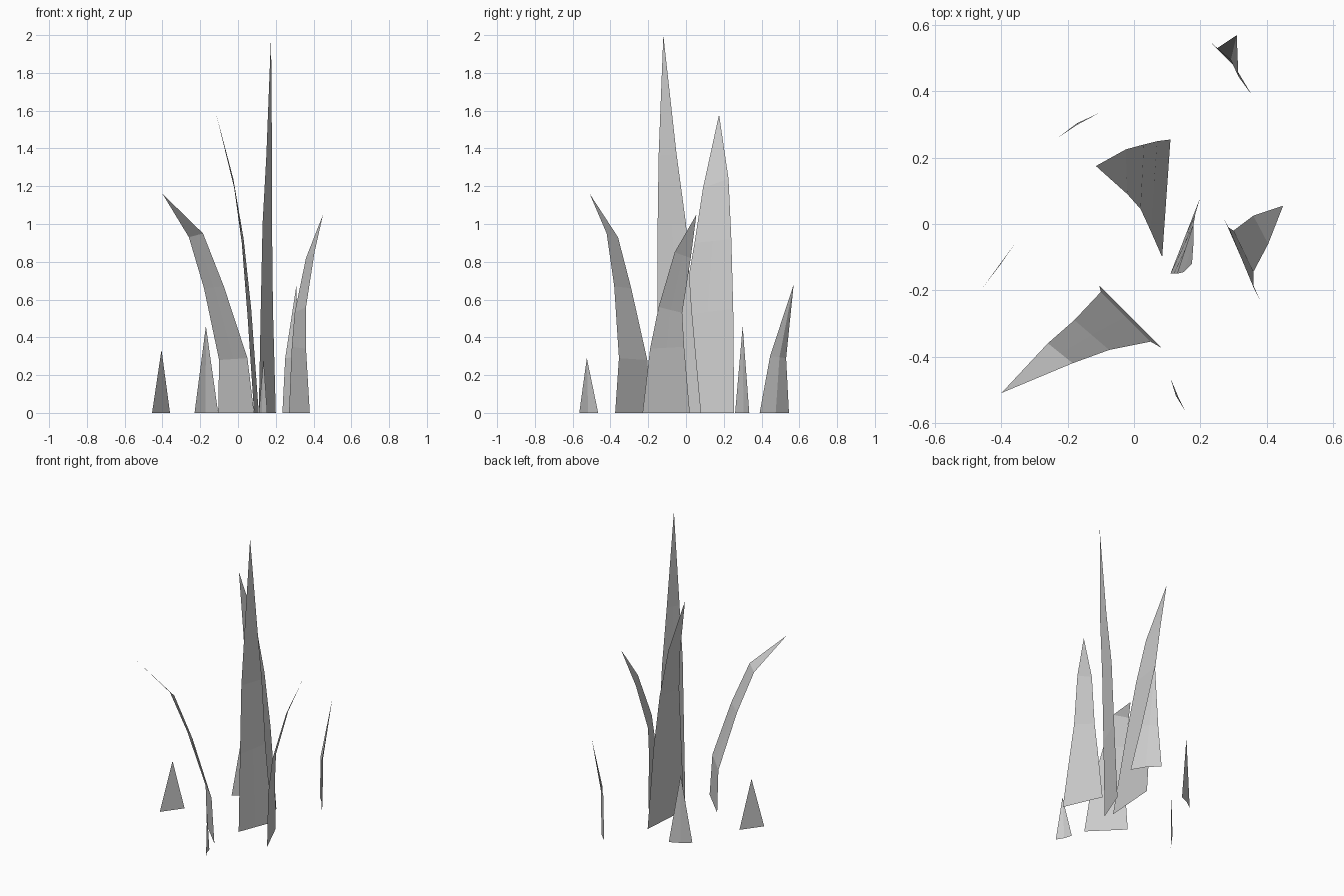
import bpy
import bmesh
from mathutils import Vector

default_cube = bpy.data.objects.get("Cube")
if default_cube:
    bpy.data.objects.remove(default_cube, do_unlink=True)

# One plain grey for every blade
grey = bpy.data.materials.new("pale_grey")
grey.use_nodes = True
colour = (.6, .6, .6, 1)
grey.diffuse_color = colour
for node in grey.node_tree.nodes:
    if node.type == 'BSDF_PRINCIPLED':
        node.inputs["Base Color"].default_value = colour
        node.inputs["Roughness"].default_value = .8


def make_blade(name, left_edge, right_edge, tip, fold=0):
    """Flat-shaded leaf: two edges and a creased midrib that meet at the tip."""
    bm = bmesh.new()
    rows = []
    for left_point, right_point in zip(left_edge, right_edge):
        left, right = Vector(left_point), Vector(right_point)
        chord = right - left
        crease = Vector((-chord.y, chord.x, 0)).normalized() * fold
        middle = (left + right) / 2 + crease
        rows.append([bm.verts.new(point) for point in (left, middle, right)])

    # Strips of quads between neighbouring rows
    for lower, upper in zip(rows, rows[1:]):
        for side in range(2):
            bm.faces.new((lower[side], lower[side + 1],
                          upper[side + 1], upper[side]))

    # Pointed end
    point = bm.verts.new(tip)
    for side in range(2):
        bm.faces.new((rows[-1][side], rows[-1][side + 1], point))

    mesh = bpy.data.meshes.new(name)
    bm.to_mesh(mesh)
    bm.free()
    mesh.materials.append(grey)
    blade = bpy.data.objects.new(name, mesh)
    bpy.context.scene.collection.objects.link(blade)
    return blade


# Tall upright blade in the middle
make_blade(
    "tall_centre_blade",
    left_edge=[(.11, -.15, 0), (.12, -.15, .53), (.13, -.15, 1), (.15, -.145, 1.36)],
    right_edge=[(.2, .08, 0), (.185, .03, .55), (.18, 0, 1), (.18, -.05, 1.37)],
    tip=(.175, -.12, 2))

# Broad blade leaning to the right side
make_blade(
    "broad_back_blade",
    left_edge=[(.085, -.1, 0), (.05, -.02, .52), (.02, .045, .9), (-.02, .09, 1.19)],
    right_edge=[(.11, .255, 0), (.07, .25, .55), (.03, .24, .92), (-.025, .225, 1.24)],
    tip=(-.115, .175, 1.58))

# Blade arching outward at the front
make_blade(
    "arched_front_blade",
    left_edge=[(-.105, -.185, 0), (-.1, -.205, .28), (-.18, -.29, .66), (-.26, -.36, .93)],
    right_edge=[(.085, -.375, 0), (.05, -.355, .29), (-.075, -.38, .67), (-.185, -.42, .95)],
    tip=(-.4, -.51, 1.16))

# Blade arching outward on the left
make_blade(
    "arched_left_blade",
    left_edge=[(.27, .02, 0), (.285, -.01, .35), (.3, -.02, .53), (.36, .025, .82)],
    right_edge=[(.38, -.23, 0), (.36, -.19, .34), (.36, -.145, .56), (.405, -.06, .85)],
    tip=(.45, .055, 1.05))

# Short folded blade at the back
make_blade(
    "short_back_blade",
    left_edge=[(.235, .545, 0), (.25, .53, .29)],
    right_edge=[(.355, .39, 0), (.315, .445, .3)],
    tip=(.31, .57, .68), fold=.012)

# Small single-spike sprouts
make_blade("front_sprout", [(.11, -.465, 0)], [(.155, -.565, 0)],
           tip=(.135, -.525, .29), fold=-.007)
make_blade("back_sprout", [(-.23, .26, 0)], [(-.105, .335, 0)],
           tip=(-.17, .3, .46), fold=.008)
make_blade("right_sprout", [(-.455, -.19, 0)], [(-.36, -.06, 0)],
           tip=(-.405, -.125, .335))
